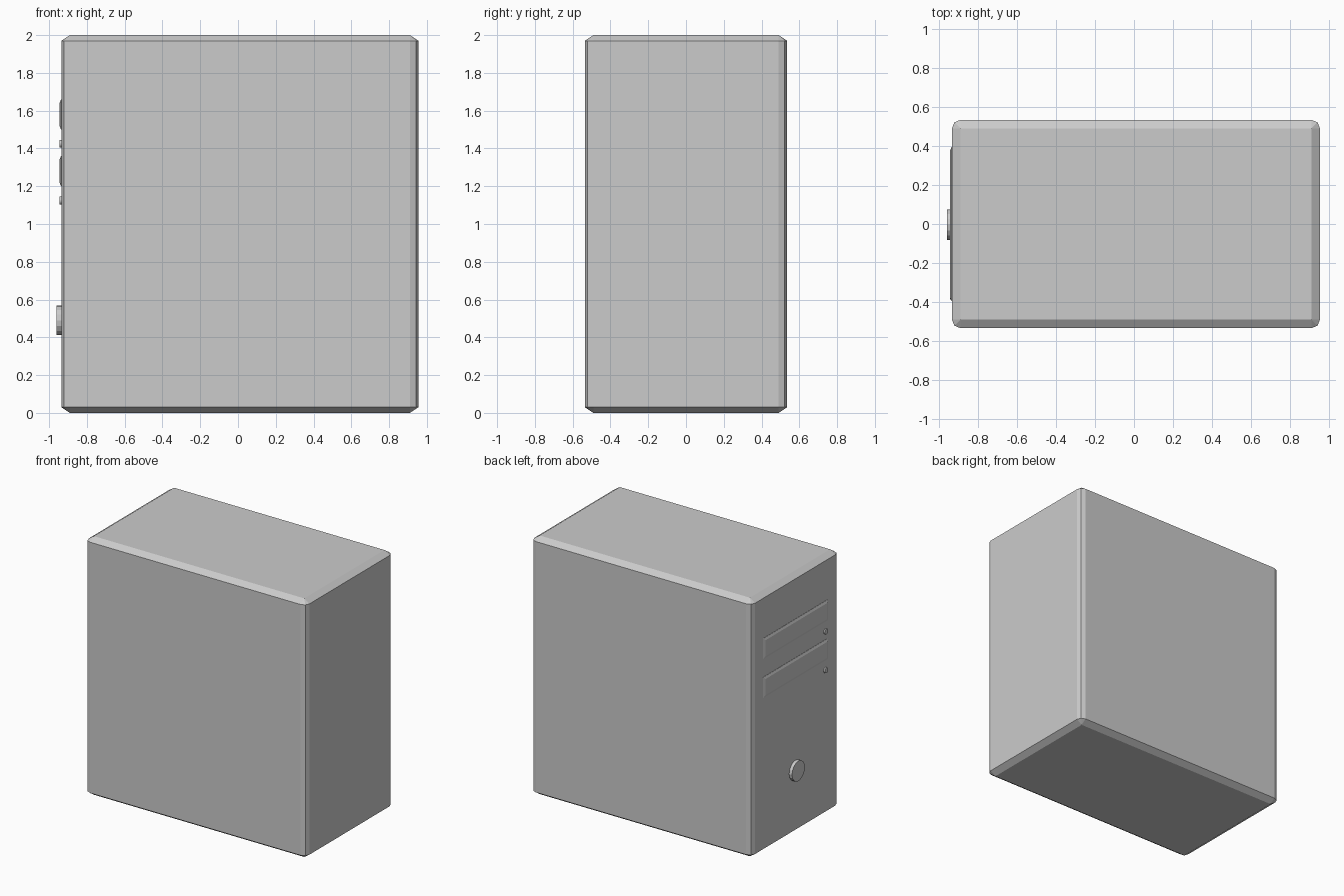
import bpy, bmesh, math
from mathutils import Matrix, Vector

cube = bpy.data.objects.get("Cube")
if cube:
    bpy.data.objects.remove(cube, do_unlink=True)

grey = bpy.data.materials.new("case grey")
grey.use_nodes = True
grey.diffuse_color = (0.6, 0.6, 0.6, 1)
grey.node_tree.nodes["Principled BSDF"].inputs["Base Color"].default_value = (0.6, 0.6, 0.6, 1)


def finish(name, bm):
    bmesh.ops.recalc_face_normals(bm, faces=bm.faces)
    mesh = bpy.data.meshes.new(name)
    bm.to_mesh(mesh)
    bm.free()
    mesh.materials.append(grey)
    obj = bpy.data.objects.new(name, mesh)
    bpy.context.collection.objects.link(obj)
    return obj


def loft(name, rings):
    """Bridge equal-length rings of points and cap both ends."""
    bm = bmesh.new()
    loops = [[bm.verts.new(p) for p in ring] for ring in rings]
    for a, b in zip(loops, loops[1:]):
        for i in range(len(a)):
            j = (i + 1) % len(a)
            bm.faces.new((a[i], a[j], b[j], b[i]))
    bm.faces.new(loops[0])
    bm.faces.new(loops[-1])
    bmesh.ops.remove_doubles(bm, verts=bm.verts, dist=0.0005)
    return finish(name, bm)


# Case: rounded rectangle section, with a shallow chamfer above and below
FRONT, BACK, HALF_Y, EDGE, DROP = -0.935, 0.955, 0.535, 0.045, 0.03


def section(z, radius):
    cx, hx, hy = (FRONT + BACK) / 2, (BACK - FRONT) / 2 - EDGE, HALF_Y - EDGE
    points = []
    for k, (sx, sy) in enumerate([(1, 1), (-1, 1), (-1, -1), (1, -1)]):
        for step in range(3):
            a = math.radians(90 * k + 45 * step)
            points.append((cx + sx * hx + radius * math.cos(a),
                           sy * hy + radius * math.sin(a), z))
    return points


loft("case", [section(0, 0), section(DROP, EDGE), section(2 - DROP, EDGE), section(2, 0)])


# Drive bay covers: thin plates with bevelled rims
def panel_ring(x, z, inset):
    hy, hz = 0.395 - inset, 0.08 - inset
    return [(x, sy * hy, z + sz * hz) for sy, sz in [(1, 1), (-1, 1), (-1, -1), (1, -1)]]


def disc(name, radius, y, z, tip, sides):
    bm = bmesh.new()
    base = FRONT + 0.005
    place = Matrix.Translation(Vector(((base + tip) / 2, y, z))) @ Matrix.Rotation(math.pi / 2, 4, 'Y')
    bmesh.ops.create_cone(bm, cap_ends=True, segments=sides, radius1=radius,
                          radius2=radius, depth=base - tip, matrix=place)
    return finish(name, bm)


# Each bay has a small round eject button under its right end
for label, z in (("upper", 1.58), ("lower", 1.28)):
    loft(label + "_drive_cover", [panel_ring(FRONT + 0.005, z, 0),
                                  panel_ring(FRONT - 0.002, z, 0),
                                  panel_ring(FRONT - 0.009, z, 0.018)])
    disc(label + "_eject_button", 0.021, -0.367, z - 0.155, FRONT - 0.01, 12)

# Power button
disc("power_button", 0.078, -0.003, 0.49, -0.96, 16)
